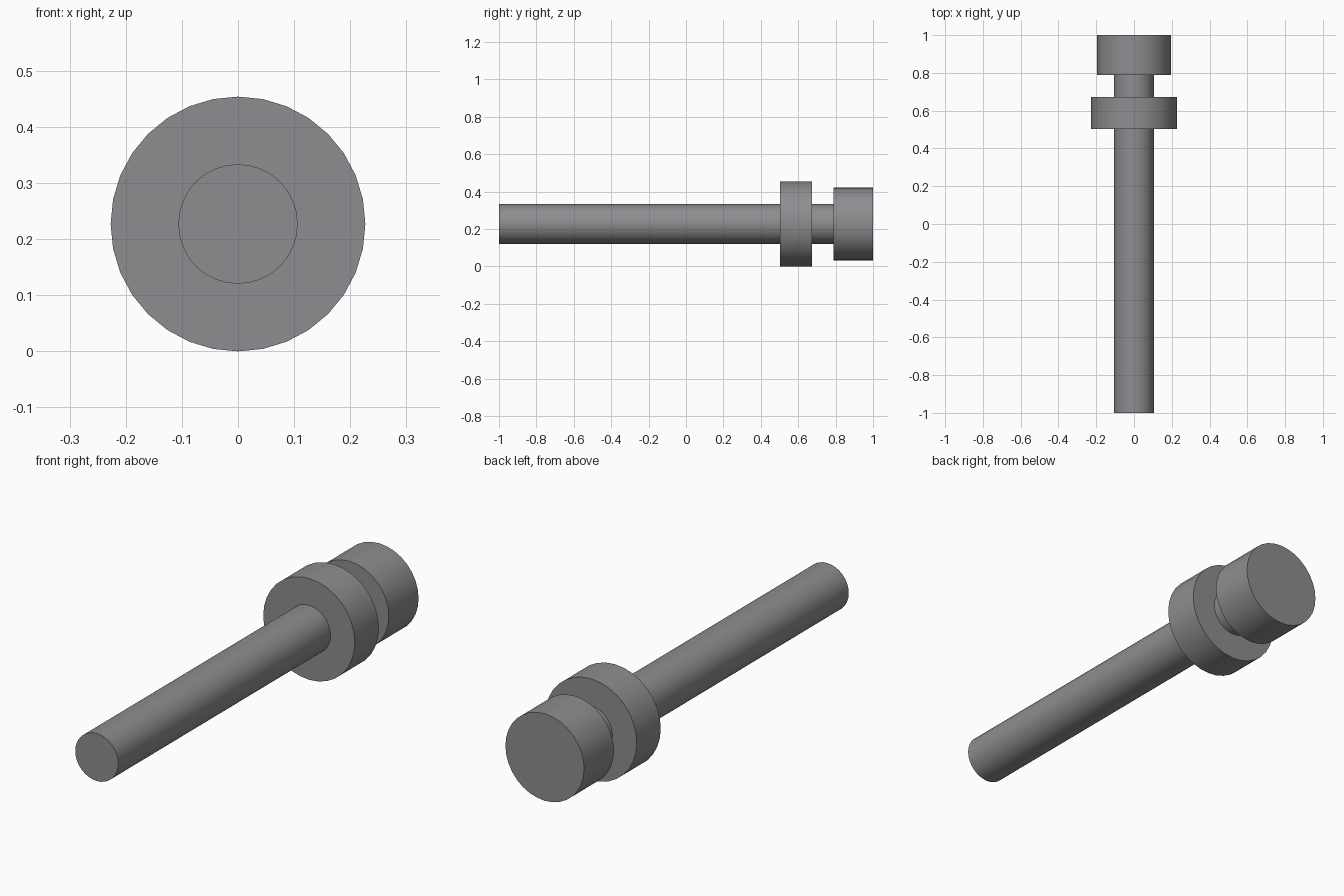
import bpy
from math import radians

if "Cube" in bpy.data.objects:
    bpy.data.objects.remove(bpy.data.objects["Cube"])

AXIS_Z = 0.227

# Plain grey metal
metal = bpy.data.materials.new("grey metal")
metal.use_nodes = True
colour = (0.27, 0.265, 0.275, 1)
metal.diffuse_color = colour
metal.node_tree.nodes["Principled BSDF"].inputs["Base Color"].default_value = colour


def turned_part(name, radius, front, back):
    """Cylinder lying along y between two positions."""
    bpy.ops.mesh.primitive_cylinder_add(
        vertices=32, radius=radius, depth=back - front,
        location=(0, (front + back) / 2, AXIS_Z), rotation=(radians(90), 0, 0))
    part = bpy.context.object
    part.name = name
    part.data.materials.append(metal)
    bpy.ops.object.shade_smooth_by_angle(angle=radians(30))


# Long shaft with its narrow neck, then the collar and the head
turned_part("shaft", 0.1065, -1, 0.9)
turned_part("collar", 0.227, 0.503, 0.673)
turned_part("head", 0.195, 0.789, 1)
